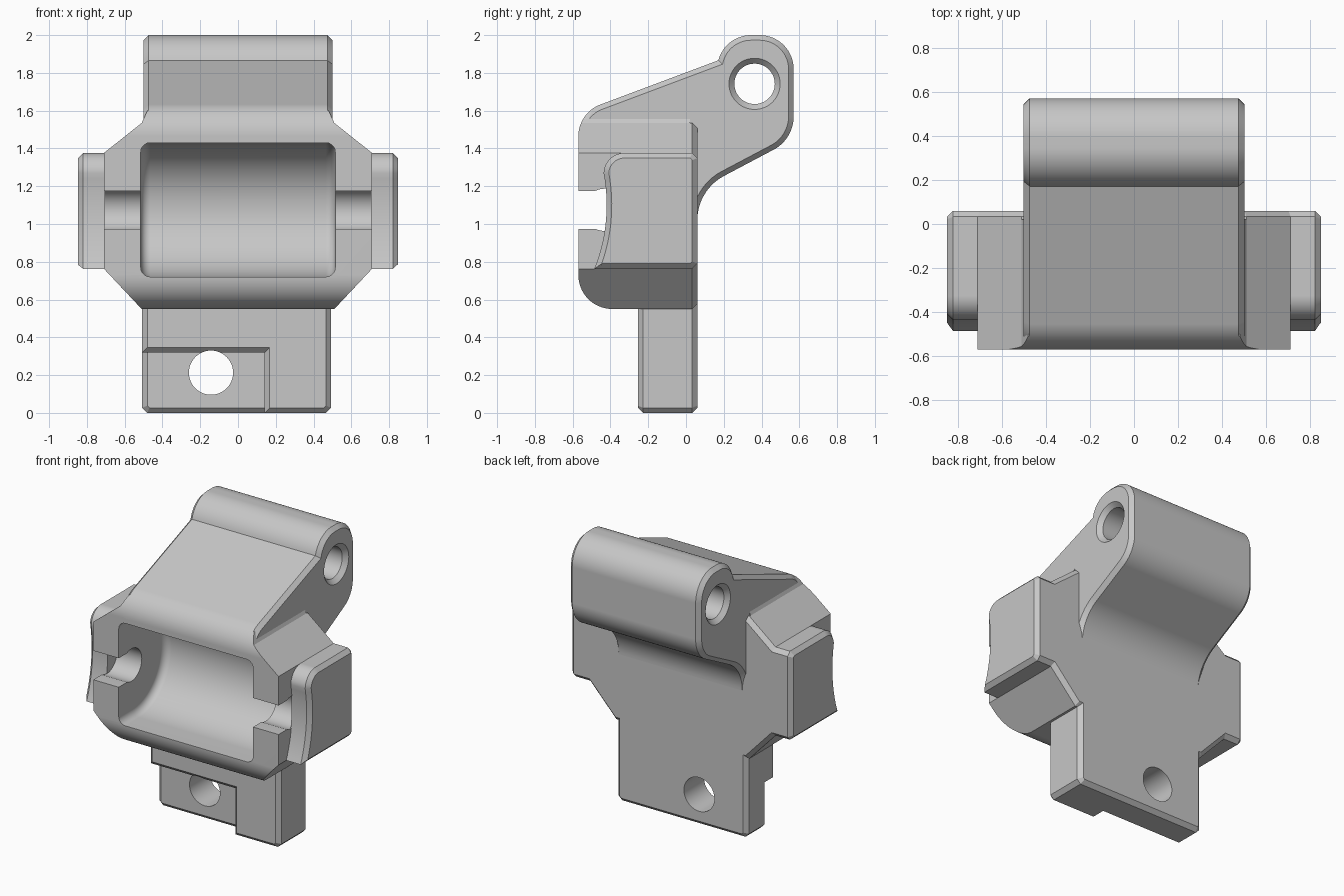
import bpy, bmesh, math
from mathutils import Vector

cube = bpy.data.objects.get("Cube")
if cube:
    bpy.data.objects.remove(cube, do_unlink=True)

grey = bpy.data.materials.new("plain grey")
grey.use_nodes = True
GREY = (0.57, 0.57, 0.57, 1)
grey.diffuse_color = GREY
grey.node_tree.nodes["Principled BSDF"].inputs["Base Color"].default_value = GREY

CH = 0.027  # common chamfer width


def arc(cx, cy, r, a0, a1, n=16):
    angles = [math.radians(a0 + (a1 - a0) * i / n) for i in range(n + 1)]
    return [(cx + r * math.cos(a), cy + r * math.sin(a)) for a in angles]


def mirrored(half):
    return half + [(-x, z) for x, z in reversed(half)]


def inset(pts, d):
    """Move every side of a closed profile inwards by d."""
    p = [Vector(q) for q in pts]
    area = sum(p[i - 1].x * p[i].y - p[i].x * p[i - 1].y for i in range(len(p)))
    sign = 1 if area > 0 else -1
    normals = []
    for i in range(len(p)):
        e = (p[(i + 1) % len(p)] - p[i]).normalized()
        normals.append(Vector((-e.y, e.x)) * sign)
    return [p[i] + (normals[i - 1] + normals[i]) * d / (1 + normals[i - 1].dot(normals[i]))
            for i in range(len(p))]


def sections(lo, hi, ends="", width=CH, steps=1):
    """Positions and insets for a prism with eased low and/or high ends."""
    ease = []
    for k in range(steps + 1):
        a = math.pi / 2 * k / steps
        ease.append((width * (1 - math.cos(a)), width * (1 - math.sin(a))))
    low = [(lo + t, d) for t, d in ease] if "lo" in ends else [(lo, 0)]
    high = [(hi - t, d) for t, d in reversed(ease)] if "hi" in ends else [(hi, 0)]
    return low + high


def prism(name, pts, axis, stops):
    """Loft a profile along x (points are y,z) or y (points are x,z)."""
    bm = bmesh.new()
    rings = []
    for t, d in stops:
        ring = inset(pts, d)
        rings.append([bm.verts.new((t, q.x, q.y) if axis == "x" else (q.x, t, q.y))
                      for q in ring])
    for a, b in zip(rings, rings[1:]):
        for i in range(len(pts)):
            bm.faces.new((a[i - 1], a[i], b[i], b[i - 1]))
    bm.faces.new(rings[0])
    bm.faces.new(rings[-1])
    bmesh.ops.recalc_face_normals(bm, faces=bm.faces[:])
    if bm.calc_volume(signed=True) < 0:
        bmesh.ops.reverse_faces(bm, faces=bm.faces[:])
    mesh = bpy.data.meshes.new(name)
    bm.to_mesh(mesh)
    bm.free()
    mesh.materials.append(grey)
    ob = bpy.data.objects.new(name, mesh)
    bpy.context.collection.objects.link(ob)
    return ob


def combine(ob, cutter, operation='DIFFERENCE'):
    mod = ob.modifiers.new("cut", 'BOOLEAN')
    mod.operation, mod.solver, mod.object = operation, 'EXACT', cutter
    bpy.context.view_layer.objects.active = ob
    bpy.ops.object.modifier_apply(modifier=mod.name)


# Main housing: front outline crossed with a rounded side profile
LOW, EAR_LOW, EAR_TOP = 0.55, 0.763, 1.376
bottom_round = arc(-0.39, LOW + 0.18, 0.18, 270, 180)
top_round = arc(-0.39, 1.464, 0.18, 180, 110.7)
housing = prism("housing", mirrored([(0.46, 0.497), (0.71, EAR_LOW), (0.71, EAR_TOP),
                                     (0.51, 1.535), (0.48, 1.6)]), "y", sections(-0.8, 0.02))
side = prism("side_profile", [(0.1, LOW)] + bottom_round + top_round + [(0.1, 1.84)],
             "x", sections(-0.9, 0.9))
combine(housing, side, 'INTERSECT')

# Sloping arm with the hinge knuckle
arm_profile = (top_round + arc(0.345, 1.82, 0.18, 165, 90) + arc(0.39, 1.82, 0.18, 90, 0)
               + arc(0.37, 1.57, 0.2, 0, -62) + arc(0.325, 1.02, 0.265, 118, 180)
               + [(-0.03, 1.02), (-0.03, 1.47)])
arm = prism("hinge_arm", arm_profile, "x", sections(-0.5, 0.5, "lo hi"))

# Flat back with a chamfered rim
X0, X1 = -0.507, 0.493  # tab sides
tab_right = [(X1 - CH, 0), (X1, CH)]
tab_left = [(X0, CH), (X0 + CH, 0)]
wing = [(0.51, LOW), (0.71, EAR_LOW), (0.78, EAR_LOW), (0.78, EAR_TOP),
        (0.71, EAR_TOP), (0.51, 1.535)]
back = prism("back_plate", tab_right + [(X1, LOW)] + mirrored(wing) + [(X0, LOW)] + tab_left,
             "y", sections(-0.04, 0.06, "hi"))

# Side ears with a hollowed front edge and chamfered outer and back edges
ear_profile = ([(0.06, EAR_LOW + CH), (0.06 - CH, EAR_LOW)]
               + arc(-1.32, 1.1, 0.9, -22, 10.9) + arc(-0.326, EAR_TOP - 0.11, 0.11, 168, 90)
               + [(0.06 - CH, EAR_TOP), (0.06, EAR_TOP - CH)])
ears = [prism("right_ear", ear_profile, "x", sections(-0.847, -0.705, "lo")),
        prism("left_ear", ear_profile, "x", sections(0.705, 0.847, "hi"))]

# Mounting tab: thin plate plus a thicker step
tab = prism("mounting_tab", tab_right + [(X1, 0.6), (X0, 0.6)] + tab_left,
            "y", sections(-0.16, 0.02, "lo"))
step = prism("tab_step", [(X0, 0.6), (X0, 0.32), (0.141, 0.32), (0.141, 0)] + tab_right
             + [(X1, 0.6)], "y", sections(-0.255, 0.02, "lo"))

# Cutters: roller cavity, axle slot, screw hole and countersunk pin hole
cavity = prism("cavity_cutter", [(-0.9, 0.72)] + arc(-0.42, 1.075, 0.355, -90, 90, 40)
               + [(-0.9, 1.43)], "x", sections(-0.515, 0.515, "lo hi", 0.05, 5))
axle = prism("axle_cutter", [(-0.9, 0.975)] + arc(-0.43, 1.075, 0.112, -116, 116, 36)
             + [(-0.9, 1.175)], "x", sections(-0.8, 0.8))
screw = prism("screw_cutter", arc(-0.143, 0.213, 0.117, 0, 352.5, 47), "y", sections(-0.6, 0.4))
pin = prism("pin_cutter", arc(0.363, 1.742, 0.107, 0, 352.5, 47), "x",
            [(-0.51, -0.038), (-0.47, 0), (0.47, 0), (0.51, -0.038)])

for ob, cutters in ((housing, [cavity, axle]), (arm, [pin]),
                    (back, [screw]), (tab, [screw]), (step, [screw])):
    for cutter in cutters:
        combine(ob, cutter)
for helper in (side, cavity, axle, screw, pin):
    bpy.data.objects.remove(helper, do_unlink=True)

# Smooth the curved faces and keep the flat ones flat
for ob in [housing, arm, back, tab, step] + ears:
    bpy.ops.object.select_all(action='DESELECT')
    ob.select_set(True)
    bpy.context.view_layer.objects.active = ob
    bpy.ops.object.shade_smooth_by_angle(angle=math.radians(25))
    weighted = ob.modifiers.new("weighted normals", 'WEIGHTED_NORMAL')
    weighted.keep_sharp = True
